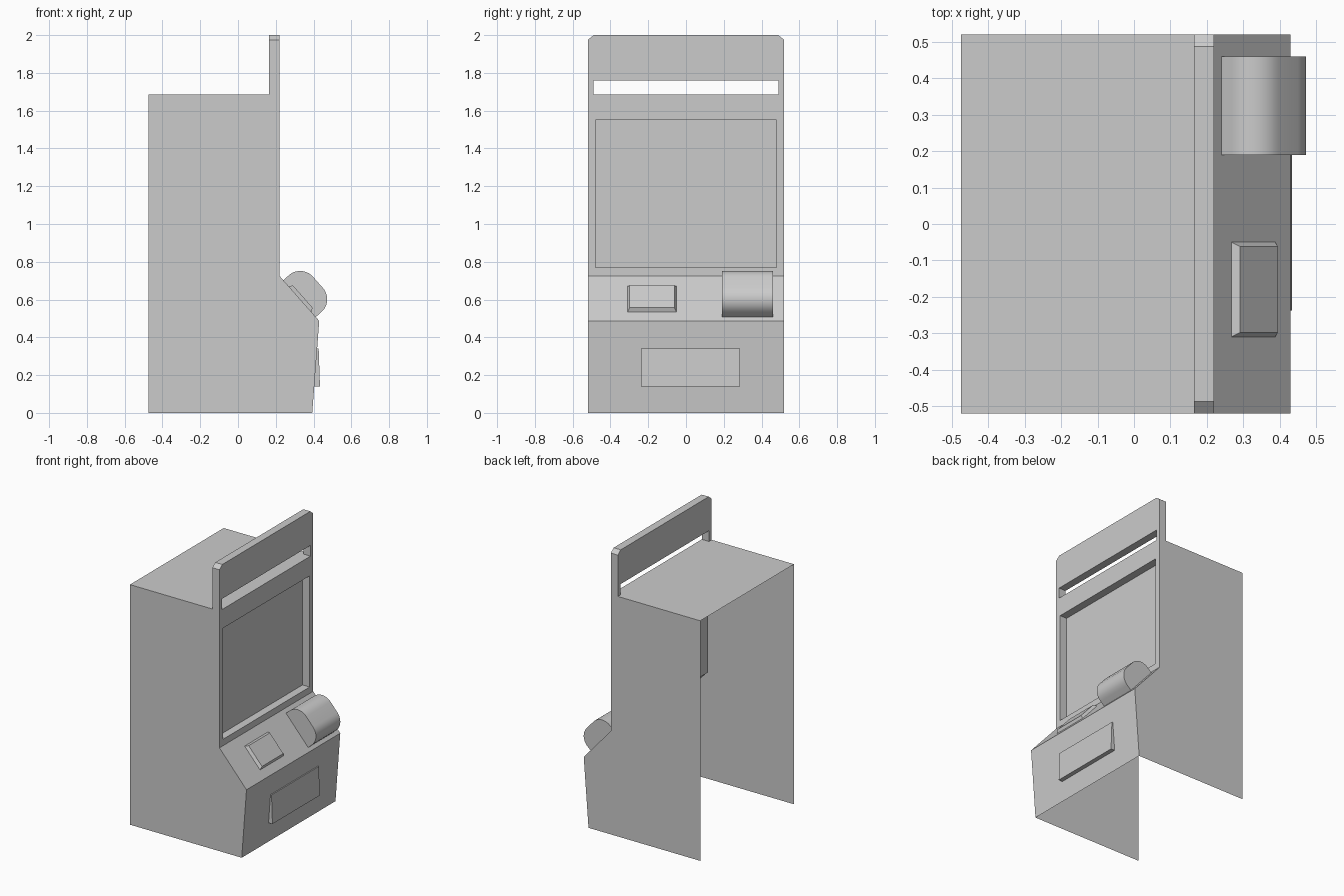
import bpy, bmesh, math

if "Cube" in bpy.data.objects:
    bpy.data.objects.remove(bpy.data.objects["Cube"])

HALF = 0.52                      # half width of the cabinet (along y)
FRONT, RECESS = 0.22, 0.165      # front plane and screen plane (x)
TOP = 1.685


def make_object(name, verts, faces):
    """Mesh object with merged points and consistent normals."""
    mesh = bpy.data.meshes.new(name)
    mesh.from_pydata(verts, [], faces)
    bm = bmesh.new()
    bm.from_mesh(mesh)
    bmesh.ops.remove_doubles(bm, verts=bm.verts, dist=1e-5)
    bmesh.ops.recalc_face_normals(bm, faces=bm.faces)
    bm.to_mesh(mesh)
    bm.free()
    obj = bpy.data.objects.new(name, mesh)
    bpy.context.collection.objects.link(obj)
    return obj


def loft(name, loops, caps=True):
    """Skin a chain of equally long closed loops, optionally capping the ends."""
    n = len(loops[0])
    verts = [p for loop in loops for p in loop]
    faces = [(k * n + i, k * n + (i + 1) % n, (k + 1) * n + (i + 1) % n, (k + 1) * n + i)
             for k in range(len(loops) - 1) for i in range(n)]
    if caps:
        last = (len(loops) - 1) * n
        faces += [tuple(range(n)), tuple(range(last, last + n))]
    return make_object(name, verts, faces)


def prism(name, profile, y0, y1):
    """Extrude an (x, z) profile along y."""
    return loft(name, [[(x, y, z) for x, z in profile] for y in (y0, y1)])


def rect(x, half, z0, z1):
    return [(x, -half, z0), (x, half, z0), (x, half, z1), (x, -half, z1)]


# Sloped console frame: s runs down the slope, h away from it
P0, P1 = (FRONT, 0.725), (0.43, 0.487)
L = math.dist(P0, P1)
TX, TZ = (P1[0] - P0[0]) / L, (P1[1] - P0[1]) / L


def slope(s, h):
    return P0[0] + s * TX - h * TZ, P0[1] + s * TZ + h * TX


# Cabinet shell: sides, lower front, console and top; back and bottom stay open
profile = [(-0.475, 0), (0.393, 0), P1, P0, (FRONT, TOP), (-0.475, TOP)]
n = len(profile)
verts = [(x, y, z) for y in (-HALF, HALF) for x, z in profile]
faces = [tuple(range(n)), tuple(range(n, 2 * n))]
faces += [(i, i + 1, i + 1 + n, i + n) for i in (1, 2, 4)]
make_object("cabinet_shell", verts, faces)

# Screen frame with recess walls, and the screen itself
opening = (0.48, 0.77, 1.55)
loft("screen_frame", [rect(FRONT, HALF, P0[1], TOP), rect(FRONT, *opening),
                      rect(RECESS, *opening)], caps=False)
make_object("screen", rect(RECESS, *opening), [(3, 2, 1, 0)])

# Header sign: arch over the open slot, with clipped top corners
half_arch = [(0.49, 1.76), (0.49, TOP), (HALF, TOP), (HALF, 1.975), (0.488, 2.0)]
arch = half_arch + [(-y, z) for y, z in reversed(half_arch)]
loft("header_sign", [[(x, y, z) for y, z in arch] for x in (RECESS, FRONT)])

# Keypad: shallow tapered block on the console
loops = []
for h, inset in ((0, 0), (0.02, 0.012)):
    a, b = slope(0.073 + inset, h), slope(0.254 - inset, h)
    y0, y1 = -0.31 + inset, -0.05 - inset
    loops.append([(a[0], y0, a[1]), (a[0], y1, a[1]), (b[0], y1, b[1]), (b[0], y0, b[1])])
loft("keypad", loops)

# Rounded hood on the console
r, mid, half_len, height = 0.09, 0.16, 0.13, 0.13
hood = [slope(mid - half_len, 0)]
for centre, start in ((mid - half_len + r, 180), (mid + half_len - r, 90)):
    for i in range(11):
        a = math.radians(start - 9 * i)
        hood.append(slope(centre + r * math.cos(a), height - r + r * math.sin(a)))
hood.append(slope(mid + half_len, 0))
obj = prism("rounded_hood", hood, 0.19, 0.46)
bpy.context.view_layer.objects.active = obj
obj.select_set(True)
bpy.ops.object.shade_smooth_by_angle(angle=math.radians(30))

# Coin door: wedge on the lower front
prism("coin_door", [(0.403, 0.14), (0.434, 0.14), (0.427, 0.342), (0.418, 0.342)],
      -0.238, 0.287)
